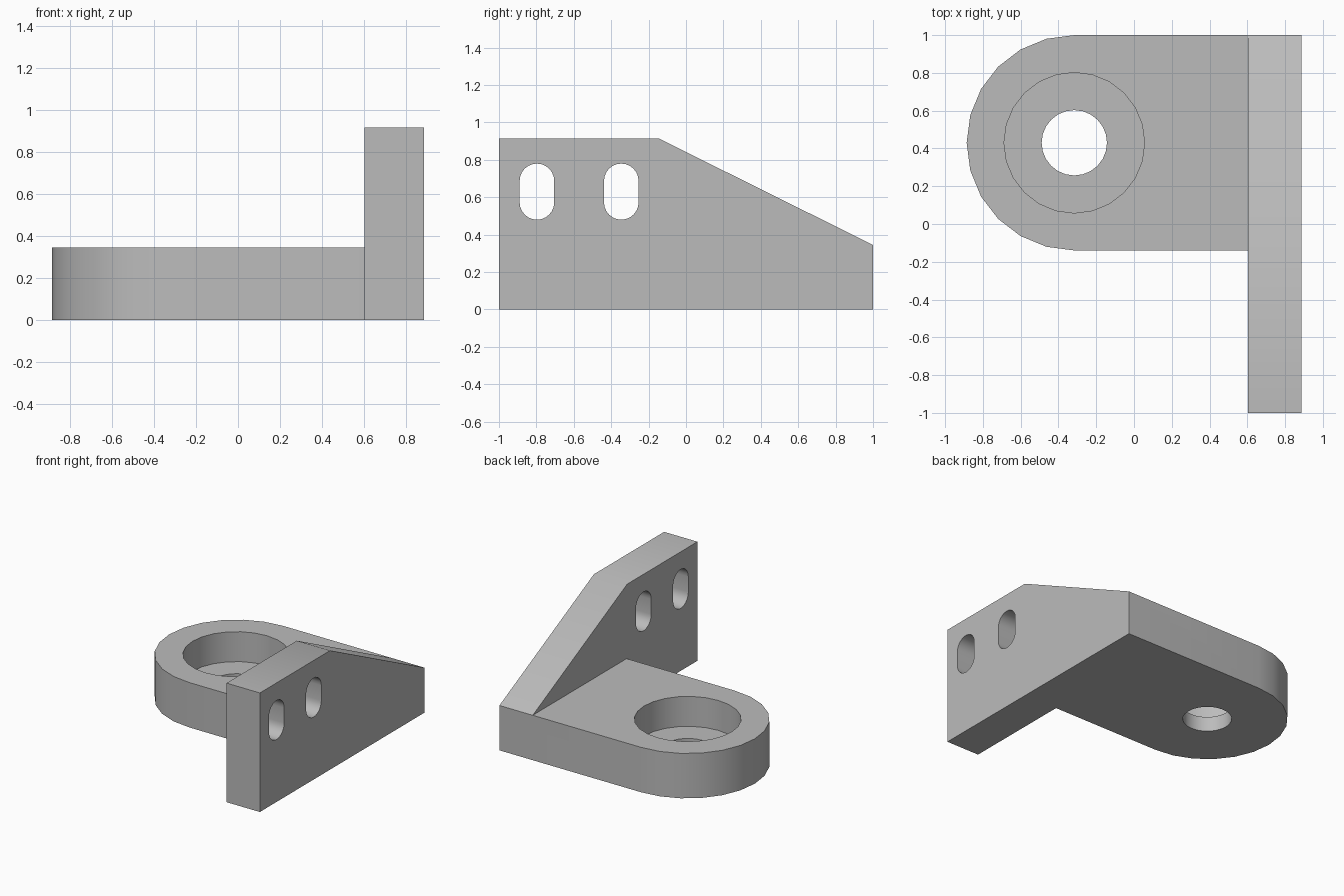
import bpy, bmesh
from math import sin, cos, pi
from mathutils import Vector

if "Cube" in bpy.data.objects:
    bpy.data.objects.remove(bpy.data.objects["Cube"])

grey = bpy.data.materials.new("plain grey")
grey.use_nodes = True
grey.diffuse_color = (0.5, 0.5, 0.5, 1)
grey.node_tree.nodes["Principled BSDF"].inputs["Base Color"].default_value = (0.5, 0.5, 0.5, 1)

HALF_X, INNER_X = 0.886, 0.603     # plate spans INNER_X..HALF_X
BASE, TOP = 0.345, 0.915           # arm and plate heights
EAR_R = 0.57
EAR = (EAR_R - HALF_X, 1 - EAR_R)  # centre of the rounded end


def arc(centre, radius, start, end, steps):
    """Points along an arc, angles in units of pi."""
    angles = [pi * (start + (end - start) * i / steps) for i in range(steps + 1)]
    return [(centre[0] + radius * cos(a), centre[1] + radius * sin(a)) for a in angles]


def extrude(name, profile, place, low, high):
    """Solid prism: place(u, v, w) maps profile and depth to space."""
    bm = bmesh.new()
    face = bm.faces.new([bm.verts.new(place(u, v, low)) for u, v in profile])
    moved = bmesh.ops.extrude_face_region(bm, geom=[face])["geom"]
    shift = Vector(place(0, 0, high)) - Vector(place(0, 0, low))
    bmesh.ops.translate(bm, vec=shift, verts=[g for g in moved if isinstance(g, bmesh.types.BMVert)])
    bmesh.ops.recalc_face_normals(bm, faces=bm.faces)
    mesh = bpy.data.meshes.new(name)
    bm.to_mesh(mesh)
    bm.free()
    mesh.materials.append(grey)
    obj = bpy.data.objects.new(name, mesh)
    bpy.context.collection.objects.link(obj)
    return obj


def upright(u, v, w):
    return (u, v, w)


def sideways(u, v, w):
    return (w, u, v)


def combine(target, tool, operation):
    bpy.context.view_layer.objects.active = target
    mod = target.modifiers.new(operation.lower(), "BOOLEAN")
    mod.operation, mod.object, mod.solver = operation, tool, "EXACT"
    bpy.ops.object.modifier_apply(modifier=mod.name)
    bpy.data.objects.remove(tool)


# Upright plate with sloping shoulder
bracket = extrude("bracket", [(-1, 0), (1, 0), (1, BASE), (-0.147, TOP), (-1, TOP)],
                  sideways, INNER_X, HALF_X)

# Horizontal arm with rounded end
arm_outline = arc(EAR, EAR_R, 0.5, 1.5, 12) + [(INNER_X, 1 - 2 * EAR_R), (INNER_X, 1)]
combine(bracket, extrude("arm", arm_outline, upright, 0, BASE), "UNION")

# Counterbore and through hole
for name, radius, low in (("counterbore", 0.372, 0.115), ("bolt_hole", 0.173, -0.1)):
    circle = arc(EAR, radius, 0, 2, 24)[:-1]
    combine(bracket, extrude(name, circle, upright, low, BASE + 0.1), "DIFFERENCE")

# Two upright slots through the plate
SLOT_R = 0.0925
for y in (-0.797, -0.346):
    outline = arc((y, 0.78 - SLOT_R), SLOT_R, 0, 1, 12) + arc((y, 0.48 + SLOT_R), SLOT_R, 1, 2, 12)
    combine(bracket, extrude("slot", outline, sideways, INNER_X - 0.1, HALF_X + 0.1), "DIFFERENCE")

# Merge coplanar faces and smooth the rounded walls
bm = bmesh.new()
bm.from_mesh(bracket.data)
bmesh.ops.remove_doubles(bm, verts=bm.verts, dist=0.0001)
bmesh.ops.dissolve_limit(bm, angle_limit=0.01, verts=bm.verts, edges=bm.edges)
bm.to_mesh(bracket.data)
bm.free()
bpy.ops.object.select_all(action="DESELECT")
bracket.select_set(True)
bpy.context.view_layer.objects.active = bracket
bpy.ops.object.shade_smooth_by_angle(angle=pi / 6)
